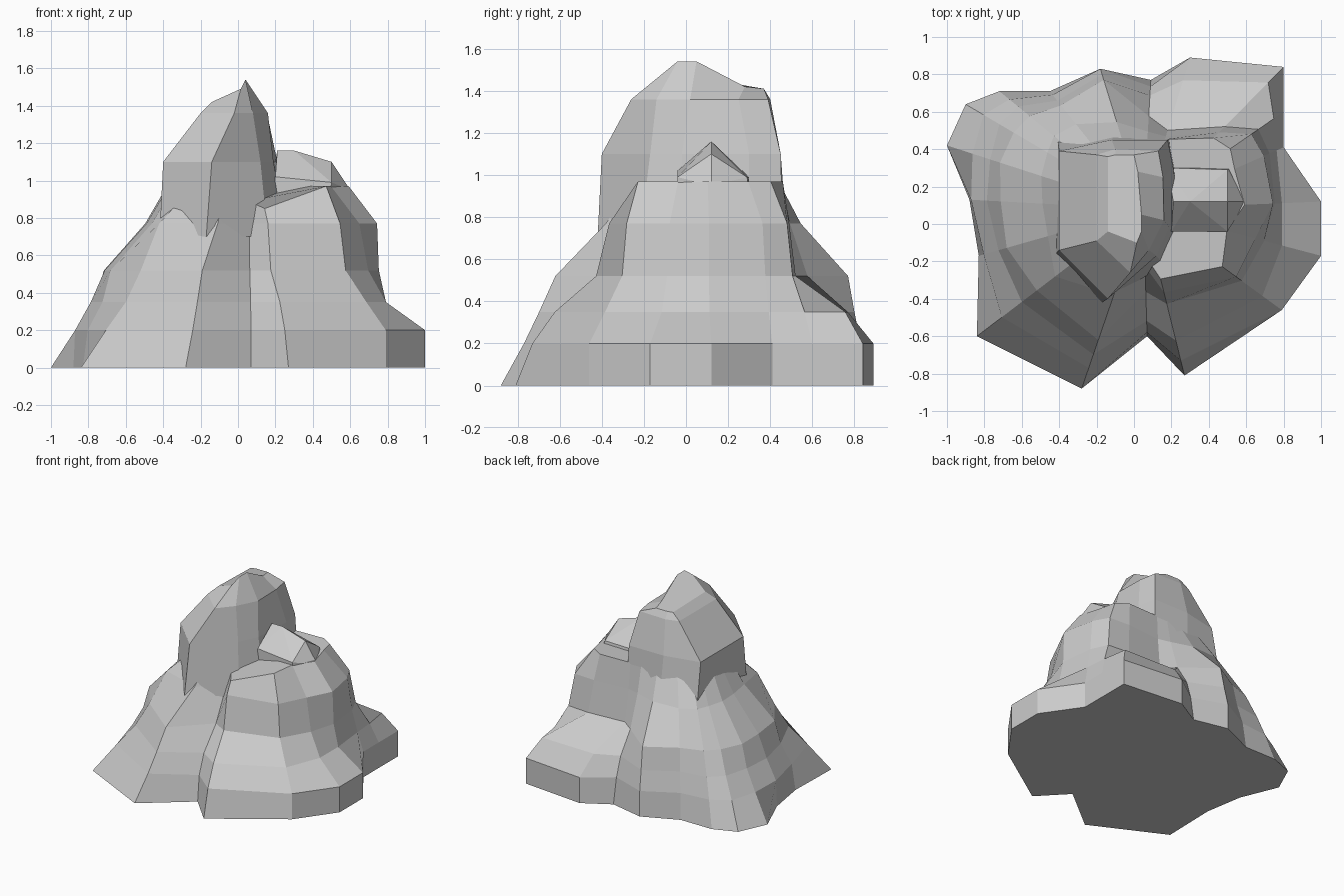
import bpy, bmesh


def loft(name, rings):
    """Skin a stack of equal-length point rings and cap both ends."""
    bm = bmesh.new()
    loops = [[bm.verts.new(p) for p in ring] for ring in rings]
    n = len(loops[0])
    for low, high in zip(loops, loops[1:]):
        for i in range(n):
            j = (i + 1) % n
            bm.faces.new((low[i], low[j], high[j], high[i]))
    bm.faces.new(loops[0][::-1])
    bm.faces.new(loops[-1])
    finish(name, bm)


def finish(name, bm):
    bmesh.ops.recalc_face_normals(bm, faces=bm.faces)
    mesh = bpy.data.meshes.new(name)
    bm.to_mesh(mesh)
    bm.free()
    bpy.context.collection.objects.link(bpy.data.objects.new(name, mesh))


# Rock body: foot position of each ridge or gully, then how far it reaches
# from the centre at each height
CX, CY = 0.05, 0.08
heights = (0.2, 0.35, 0.52, 0.77, 0.97)
ridges = [
    (1.00, -0.17, 1.00, 0.78, 0.68, 0.63, 0.47),
    (1.00, 0.12, 1.00, 0.78, 0.74, 0.73, 0.57),
    (0.80, 0.41, 1.00, 0.95, 0.90, 0.86, 0.65),
    (0.80, 0.60, 1.00, 0.93, 0.82, 0.77, 0.62),
    (0.80, 0.84, 1.00, 0.89, 0.58, 0.54, 0.50),
    (0.30, 0.89, 1.00, 0.85, 0.52, 0.48, 0.46),
    (0.09, 0.77, 0.95, 0.88, 0.72, 0.60, 0.54),
    (-0.18, 0.83, 1.00, 0.96, 0.92, 0.62, 0.48),
    (-0.45, 0.71, 0.97, 0.92, 0.88, 0.72, 0.55),
    (-0.72, 0.71, 0.93, 0.87, 0.79, 0.62, 0.48),
    (-0.90, 0.64, 0.90, 0.81, 0.73, 0.54, 0.42),
    (-1.00, 0.42, 0.87, 0.78, 0.73, 0.52, 0.41),
    (-0.88, 0.13, 0.99, 0.90, 0.82, 0.58, 0.45),
    (-0.83, -0.17, 0.97, 0.88, 0.83, 0.58, 0.45),
    (-0.84, -0.60, 0.85, 0.73, 0.64, 0.53, 0.32),
    (-0.28, -0.88, 0.885, 0.81, 0.73, 0.48, 0.34),
    (0.07, -0.60, 0.97, 0.88, 0.65, 0.45, 0.36),
    (0.27, -0.81, 0.91, 0.79, 0.57, 0.50, 0.42),
    (0.79, -0.46, 1.00, 0.86, 0.71, 0.67, 0.57),
]
top_dip = {16: -0.08, 17: -0.12}      # hollow in the front rim
body = [[(r[0], r[1], 0) for r in ridges]]
for k, z in enumerate(heights):
    body.append([(CX + (r[0] - CX) * r[k + 2], CY + (r[1] - CY) * r[k + 2],
                  z + (top_dip.get(i, 0) if k == 4 else 0))
                 for i, r in enumerate(ridges)])
loft("rock_body", body)

# Tall main peak with a leaning crest
skirt = [(-.42, -.16), (-.17, -.42), (.16, -.22), (.26, -.02),
         (.22, .30), (.20, .46), (-.10, .48), (-.41, .46)]
shoulder = [(-.40, -.14), (-.14, -.40), (.12, -.17), (.19, -.02),
            (.21, .30), (.18, .45), (-.12, .45), (-.40, .39)]
neck = [(-.20, -.09), (-.02, -.26), (.08, -.14), (.16, .02),
        (.155, .25), (.13, .39), (-.10, .40), (-.20, .37)]
crest = [(-.14, -.04, 1.42), (.015, -.10, 1.49), (.04, -.04, 1.54),
         (.04, .05, 1.54), (.02, .28, 1.42), (0, .37, 1.41),
         (-.10, .37, 1.41), (-.14, .36, 1.41)]
loft("main_peak", [[(x, y, .70) for x, y in skirt],
                   [(x, y, 1.10) for x, y in shoulder],
                   [(x, y, 1.36) for x, y in neck], crest])

# Small side peak: a slanted ridge
bm = bmesh.new()
for p in [(.18, -.04, .90), (.50, -.04, .90), (.60, .12, .95), (.52, .30, .93),
          (.18, .30, .93), (.18, .30, .99), (.50, .29, .99), (.21, .12, 1.16),
          (.30, .12, 1.16), (.50, .12, 1.10), (.20, -.04, 1.02), (.50, -.04, .99)]:
    bm.verts.new(p)
bmesh.ops.convex_hull(bm, input=bm.verts)
finish("side_peak", bm)
